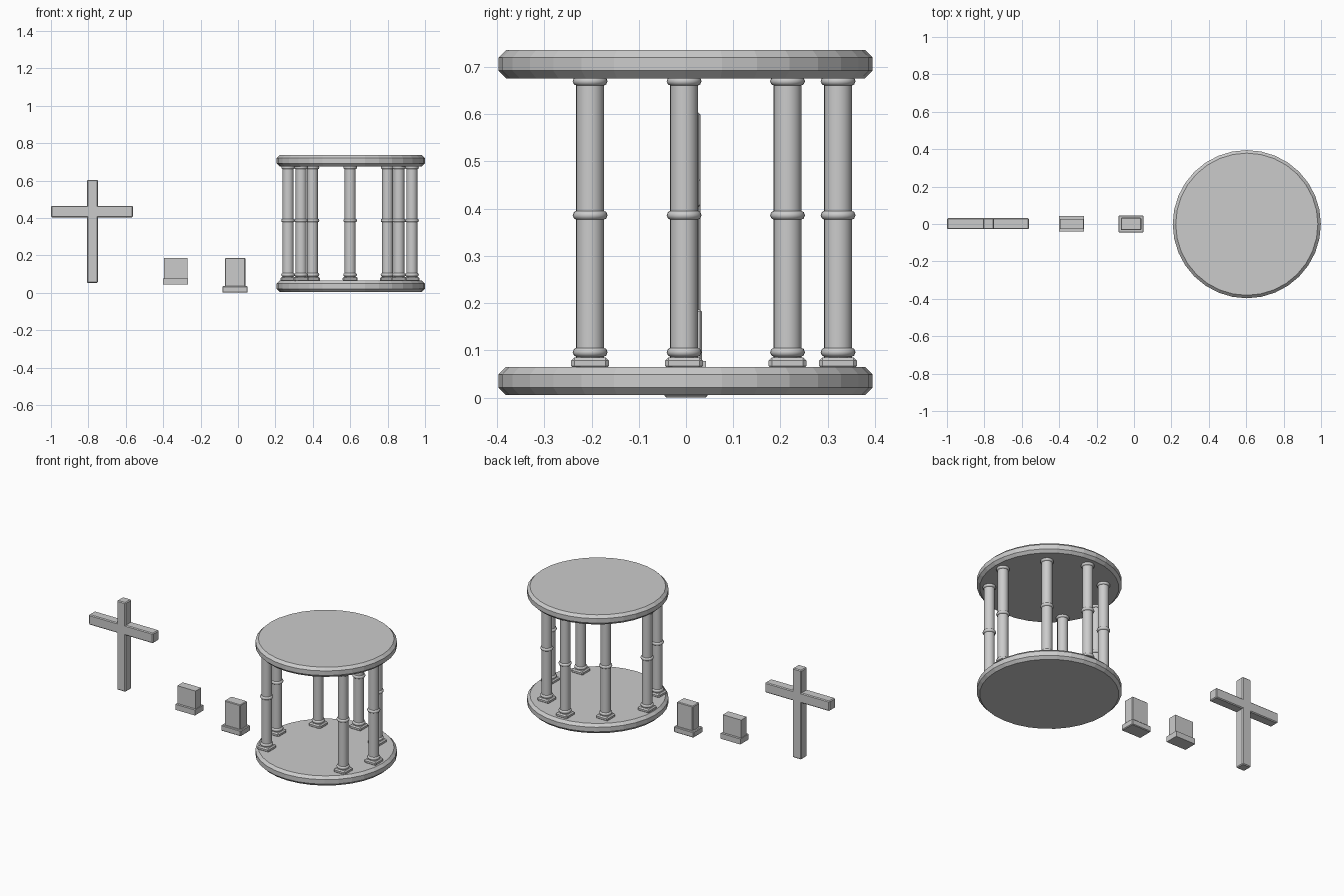
import bpy
from math import pi

if "Cube" in bpy.data.objects:
    bpy.data.objects.remove(bpy.data.objects["Cube"])


def finish(ob, name, bevel=0, segments=1):
    ob.name = name
    if bevel:
        m = ob.modifiers.new("bevel", 'BEVEL')
        m.width = bevel
        m.segments = segments
        m.limit_method = 'ANGLE'
    return ob


def box(name, x0, x1, y0, y1, z0, z1, bevel=0):
    bpy.ops.mesh.primitive_cube_add(size=1, location=((x0 + x1) / 2, (y0 + y1) / 2, (z0 + z1) / 2))
    ob = bpy.context.object
    ob.scale = (x1 - x0, y1 - y0, z1 - z0)
    bpy.ops.object.transform_apply(location=False, rotation=False, scale=True)
    return finish(ob, name, bevel)


def cylinder(name, x, y, z0, z1, r, sides, bevel=0):
    bpy.ops.mesh.primitive_cylinder_add(vertices=sides, radius=r, depth=z1 - z0,
                                        location=(x, y, (z0 + z1) / 2))
    return finish(bpy.context.object, name, bevel)


def ring(name, x, y, z):
    bpy.ops.mesh.primitive_torus_add(major_segments=24, minor_segments=8, major_radius=0.027,
                                     minor_radius=0.010, location=(x, y, z))
    bpy.ops.object.shade_smooth()
    return finish(bpy.context.object, name)


# Round floor and roof slabs with chamfered rims
CX = 0.603
for name, z in (("floor_slab", 0.005), ("roof_slab", 0.676)):
    cylinder(name, CX, -0.001, z, z + 0.06, 0.396, 32, 0.016)

# Seven columns, open at the front
spots = [(0, 0.322)]
for dx, y in ((0.20, 0.215), (0.33, -0.004), (0.26, -0.203)):
    spots += [(dx, y), (-dx, y)]
for i, (dx, y) in enumerate(spots):
    x = CX - 0.003 + dx if dx == 0 else CX - 0.005 + dx + (0.002 if dx > 0 else 0)
    h = 0.040
    plinth = box(f"column_plinth_{i}", x - h, x + h, y - h, y + h, 0.06, 0.085)
    m = plinth.modifiers.new("corner_cut", 'BEVEL')
    m.width = 0.007
    m.limit_method = 'ANGLE'
    cylinder(f"column_shaft_{i}", x, y, 0.063, 0.68, 0.0295, 24)
    bpy.ops.object.shade_smooth_by_angle(angle=pi / 6)
    for part, z in (("base", 0.096), ("middle", 0.386), ("top", 0.670)):
        ring(f"column_{part}_ring_{i}", x, y, z)

# Cross
box("cross_post", -0.808, -0.749, -0.028, 0.031, 0.053, 0.604, 0.005)
box("cross_arm", -1.0, -0.561, -0.028, 0.031, 0.403, 0.465, 0.005)

# Plain headstone
box("plain_headstone_base", -0.400, -0.266, -0.040, 0.042, 0.043, 0.077)
box("plain_headstone_slab", -0.396, -0.271, -0.026, 0.028, 0.077, 0.187)

# Bevelled headstone
box("bevelled_headstone_base", -0.083, 0.051, -0.046, 0.046, 0.0, 0.036, 0.004)
box("bevelled_headstone_slab", -0.070, 0.039, -0.033, 0.034, 0.03, 0.186, 0.004)
